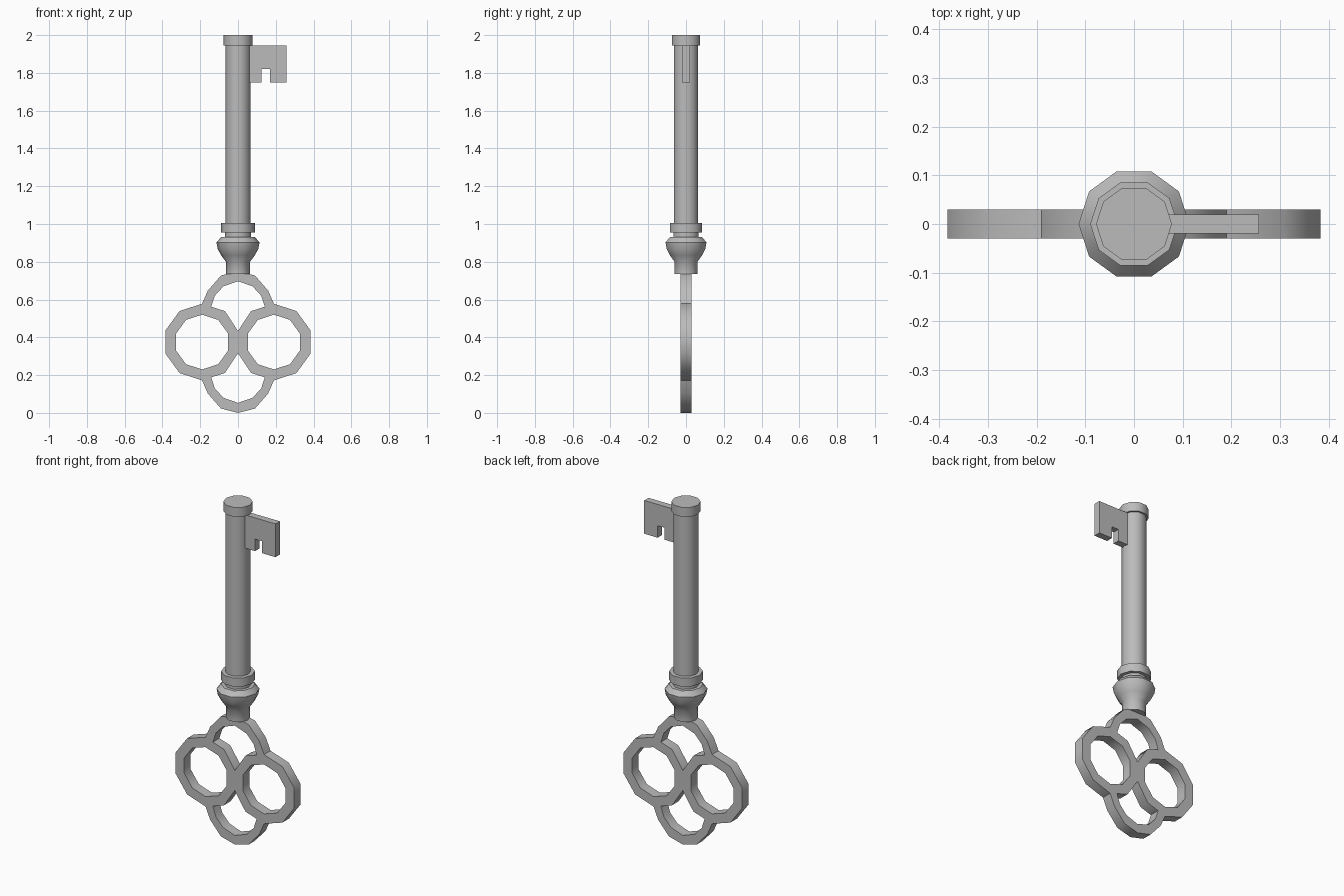
import bpy, bmesh
from math import sin, cos, radians, tau

if "Cube" in bpy.data.objects:
    bpy.data.objects.remove(bpy.data.objects["Cube"], do_unlink=True)

SIDES = 10
MID = 0.375  # height of the bow's centre

metal = bpy.data.materials.new("grey_metal")
metal.use_nodes = True
GREY = (0.5, 0.5, 0.5, 1)
metal.diffuse_color = GREY
metal.node_tree.nodes["Principled BSDF"].inputs["Base Color"].default_value = GREY


def finish(name, bm):
    bmesh.ops.recalc_face_normals(bm, faces=bm.faces)
    mesh = bpy.data.meshes.new(name)
    bm.to_mesh(mesh)
    bm.free()
    mesh.materials.append(metal)
    obj = bpy.data.objects.new(name, mesh)
    bpy.context.collection.objects.link(obj)
    bpy.ops.object.select_all(action='DESELECT')
    obj.select_set(True)
    bpy.context.view_layer.objects.active = obj
    bpy.ops.object.shade_smooth_by_angle(angle=radians(40))
    return obj


def lathe(name, profile):
    """Turn a (radius, height) profile around z, closed at both ends."""
    bm = bmesh.new()
    rings = [[bm.verts.new((r * cos(tau * i / SIDES), r * sin(tau * i / SIDES), z))
              for i in range(SIDES)] for r, z in profile]
    for low, high in zip(rings, rings[1:]):
        for i in range(SIDES):
            j = (i + 1) % SIDES
            bm.faces.new((low[i], low[j], high[j], high[i]))
    bm.faces.new(rings[0])
    bm.faces.new(rings[-1])
    return finish(name, bm)


def plate(name, loops, half):
    """Fill (x, z) loops, later ones being holes, and thicken along y."""
    bm = bmesh.new()
    for loop in loops:
        vs = [bm.verts.new((x, -half, z)) for x, z in loop]
        for a, b in zip(vs, vs[1:] + vs[:1]):
            bm.edges.new((a, b))
    bmesh.ops.triangle_fill(bm, use_beauty=True, edges=bm.edges[:], normal=(0, -1, 0))
    ext = bmesh.ops.extrude_face_region(bm, geom=bm.faces[:])
    moved = [g for g in ext["geom"] if isinstance(g, bmesh.types.BMVert)]
    bmesh.ops.translate(bm, verts=moved, vec=(0, 2 * half, 0))
    return finish(name, bm)


def ring_points(radius, degrees):
    return [(0.19 + radius * cos(radians(a)), radius * sin(radians(a))) for a in degrees]


def mirror_x(points):
    return [(-x, z) for x, z in points]


def lift(points, sign=1):
    return [(x, MID + sign * z) for x, z in points]


# Turned parts
lathe("finial", [(0.064, 0.735), (0.064, 0.80), (0.09, 0.835), (0.108, 0.87),
                 (0.114, 0.903), (0.09, 0.93)])
lathe("neck", [(0.07, 0.925), (0.07, 0.96)])
lathe("collar", [(0.09, 0.955), (0.09, 1.005)])
lathe("shaft", [(0.067, 1.0), (0.067, 1.95)])
lathe("end_cap", [(0.078, 1.945), (0.078, 2.0)])

# Bow: four joined lobes, cut from one outline
side = ring_points(0.203, range(90, -91, -36))
top = [(0, 0.375), (0.09, 0.352), (0.16, 0.272)]
right = top + side + [(x, -z) for x, z in reversed(top)]
outline = right + mirror_x(right[1:-1])[::-1]
side_hole = ring_points(0.145, range(18, 378, 36))
half_hole = [(0, 0.322), (0.077, 0.295), (0.123, 0.245), (0.142, 0.187),
             (0.0695, 0.164), (0, 0.059)]
lobe_hole = half_hole + mirror_x(half_hole[1:-1])[::-1]
plate("bow", [lift(outline), lift(side_hole), lift(mirror_x(side_hole)),
              lift(lobe_hole), lift(lobe_hole, -1)], 0.03)

# Notched bit at the tip
plate("bit", [[(0.05, 1.945), (0.257, 1.945), (0.257, 1.75), (0.17, 1.75),
               (0.17, 1.82), (0.125, 1.82), (0.125, 1.75), (0.05, 1.75)]], 0.02)
